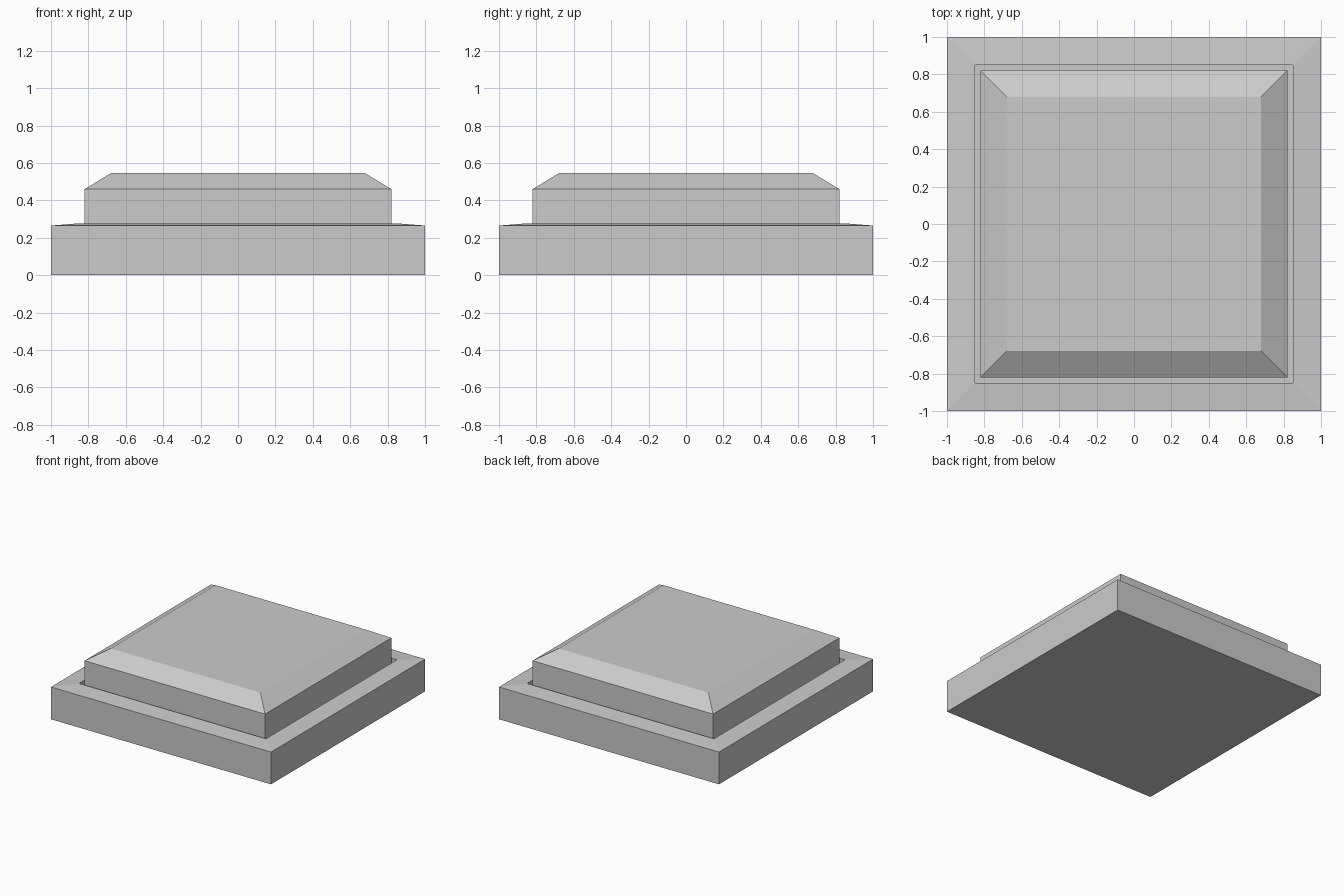
import bpy, bmesh

if "Cube" in bpy.data.objects:
    bpy.data.objects.remove(bpy.data.objects["Cube"])


def stacked_squares(name, profile):
    """Closed solid made from concentric squares given as (half width, z)."""
    bm = bmesh.new()
    rings = [[bm.verts.new((sx * r, sy * r, z))
              for sx, sy in ((-1, -1), (1, -1), (1, 1), (-1, 1))]
             for r, z in profile]
    for low, high in zip(rings, rings[1:]):
        for i in range(4):
            j = (i + 1) % 4
            bm.faces.new((low[i], low[j], high[j], high[i]))
    bm.faces.new(rings[0][::-1])
    bm.faces.new(rings[-1])
    bmesh.ops.recalc_face_normals(bm, faces=bm.faces[:])
    mesh = bpy.data.meshes.new(name)
    bm.to_mesh(mesh)
    bm.free()
    obj = bpy.data.objects.new(name, mesh)
    bpy.context.collection.objects.link(obj)
    return obj


# Square base: rim rises slightly inward, then drops into a recess
stacked_squares("base_frame", [(1, 0), (1, 0.265), (0.85, 0.277), (0.85, 0.18)])

# Push button standing in the recess, with a chamfered top
stacked_squares("button", [(0.82, 0.18), (0.82, 0.46), (0.68, 0.545)])
